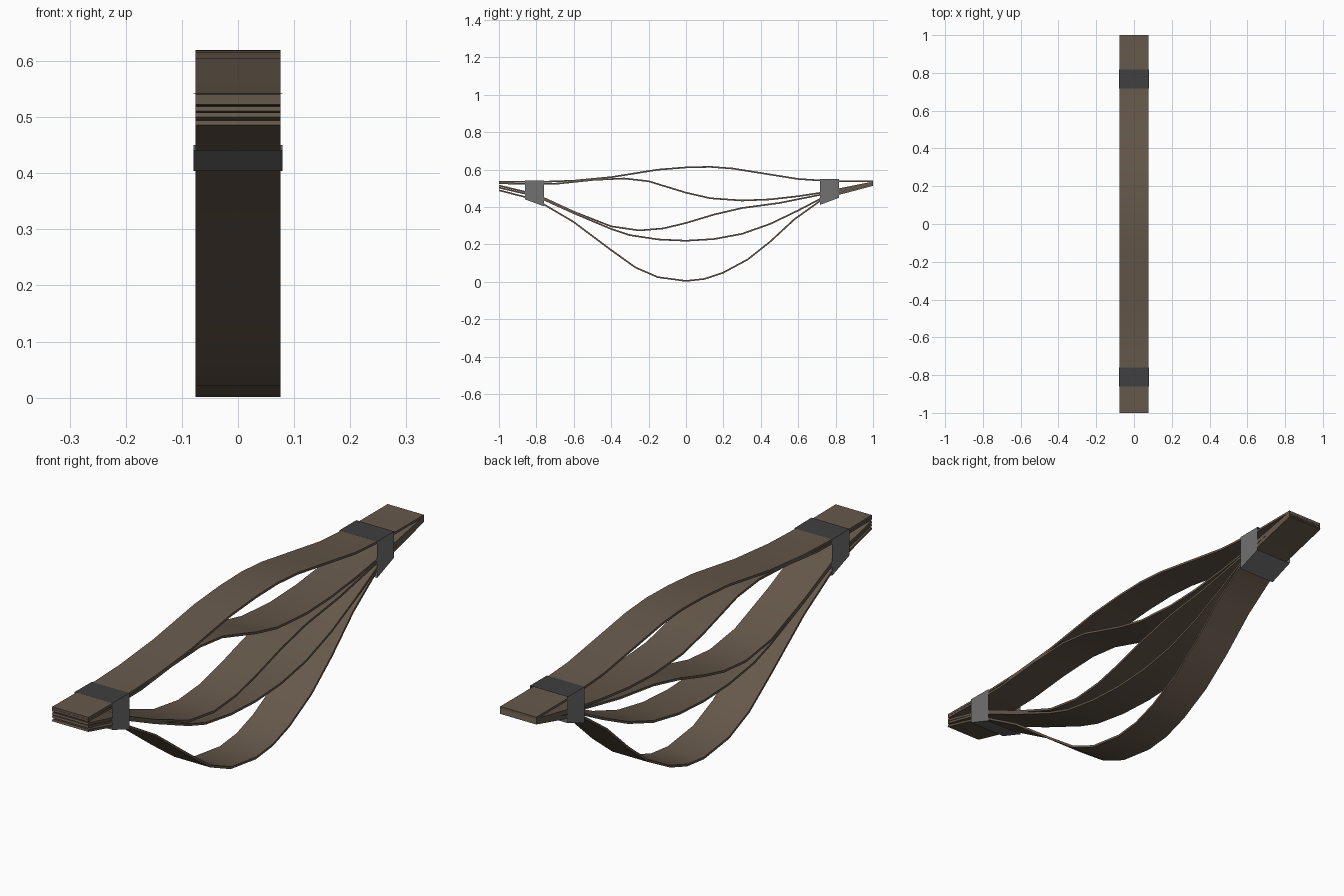
import bpy, bmesh
from mathutils import Vector

if "Cube" in bpy.data.objects:
    bpy.data.objects.remove(bpy.data.objects["Cube"])


def material(name, rgb):
    m = bpy.data.materials.new(name)
    m.diffuse_color = (*rgb, 1)
    m.use_nodes = True
    m.node_tree.nodes["Principled BSDF"].inputs["Base Color"].default_value = m.diffuse_color
    return m


BROWN = material("worn_brown", (0.133, 0.099, 0.070))
DARK = material("dark_grey", (0.050, 0.050, 0.050))
LIGHT = material("mid_grey", (0.165, 0.165, 0.165))


def make_object(name, bm, mats):
    bmesh.ops.recalc_face_normals(bm, faces=bm.faces)
    me = bpy.data.meshes.new(name)
    bm.to_mesh(me)
    bm.free()
    for mat in mats:
        me.materials.append(mat)
    ob = bpy.data.objects.new(name, me)
    bpy.context.collection.objects.link(ob)
    return ob


def smooth(ob):
    bpy.ops.object.select_all(action='DESELECT')
    ob.select_set(True)
    bpy.context.view_layer.objects.active = ob
    bpy.ops.object.shade_smooth_by_angle(angle=0.6)


def strap(name, path, half=0.0755, thick=0.0085):
    """Flat strap swept along a y-z path."""
    pts = [Vector((0, y, z)) for y, z in path]
    bm = bmesh.new()
    rings = []
    for i, p in enumerate(pts):
        t = (pts[min(i + 1, len(pts) - 1)] - pts[max(i - 1, 0)]).normalized()
        n = Vector((0, -t.z, t.y)) * thick / 2
        rings.append([bm.verts.new(p + n * s + Vector((x, 0, 0)))
                      for x, s in ((-half, -1), (half, -1), (half, 1), (-half, 1))])
    for a, b in zip(rings, rings[1:]):
        for k in range(4):
            bm.faces.new((a[k], a[(k + 1) % 4], b[(k + 1) % 4], b[k]))
    bm.faces.new(rings[0])
    bm.faces.new(rings[-1])
    smooth(make_object(name, bm, [BROWN]))


def clamp(name, y0, top0, bot0, y1, top1, bot1, half=0.079):
    """Open thin sleeve around the bundled straps; only its top is dark."""
    bm = bmesh.new()
    rings = []
    for y, top, bot in ((y0, top0, bot0), (y1, top1, bot1)):
        rings.append([bm.verts.new((x, y, z)) for x, z in
                      ((-half, bot), (half, bot), (half, top), (-half, top))])
    a, b = rings
    for k in range(4):
        f = bm.faces.new((a[k], a[(k + 1) % 4], b[(k + 1) % 4], b[k]))
        f.material_index = 0 if k == 2 else 1
    make_object(name, bm, [DARK, LIGHT])


# Five straps, from top to bottom
strap("top_strap", [(-1, .536), (-.8, .534), (-.6, .541), (-.4, .56), (-.15, .60), (0, .612),
                    (.13, .615), (.25, .606), (.4, .582), (.6, .55), (.8, .537), (1, .537)])
strap("upper_strap", [(-1, .527), (-.8, .524), (-.68, .526), (-.5, .545), (-.33, .553), (-.2, .538),
                      (0, .477), (.13, .447), (.3, .435), (.45, .441), (.6, .458), (.73, .478), (1, .532)])
strap("middle_strap", [(-1, .515), (-.8, .467), (-.6, .375), (-.4, .297), (-.25, .275), (-.12, .286),
                       (0, .315), (.15, .36), (.3, .395), (.5, .422), (.72, .466), (1, .527)])
strap("lower_strap", [(-1, .504), (-.8, .458), (-.6, .367), (-.4, .283), (-.3, .25), (-.15, .227),
                      (0, .22), (.15, .229), (.3, .257), (.45, .31), (.6, .382), (.72, .445),
                      (.8, .472), (1, .523)])
strap("bottom_strap", [(-1, .49), (-.8, .438), (-.6, .32), (-.4, .17), (-.27, .077), (-.15, .025),
                       (0, .005), (.1, .016), (.2, .05), (.33, .12), (.45, .215), (.58, .335),
                       (.72, .435), (.8, .465), (1, .518)])

# Two sleeves holding the bundle
clamp("front_clamp", -.861, .542, .441, -.759, .541, .404)
clamp("back_clamp", .717, .549, .412, .818, .549, .45)
